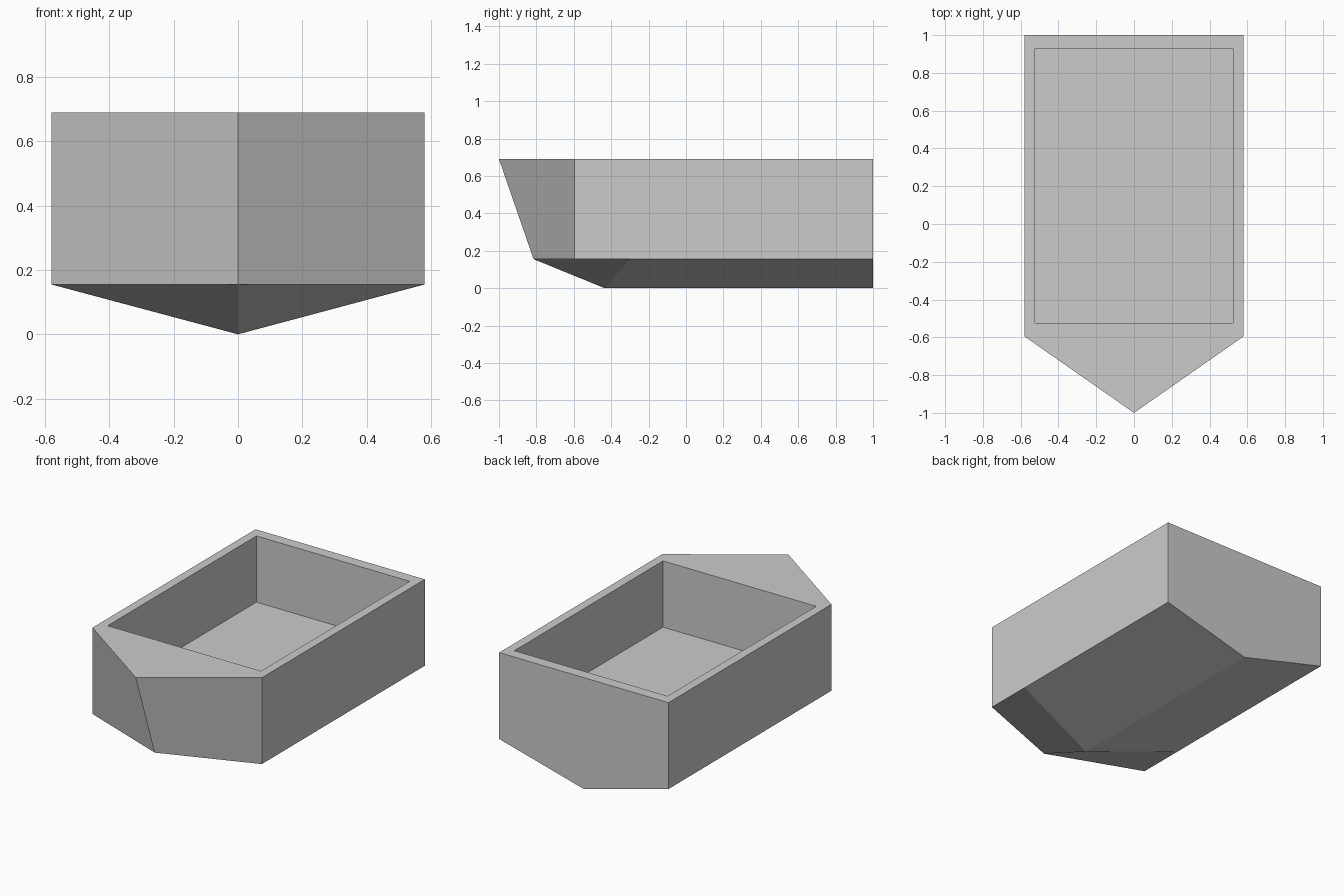
import bpy
import bmesh

cube = bpy.data.objects.get("Cube")
if cube:
    bpy.data.objects.remove(cube, do_unlink=True)

# Single grey paint
GREY = (0.6, 0.6, 0.6, 1.0)
paint = bpy.data.materials.new("hull grey")
paint.use_nodes = True
paint.diffuse_color = GREY
paint.node_tree.nodes["Principled BSDF"].inputs["Base Color"].default_value = GREY

# Main dimensions
HALF, STERN, SHOULDER = 0.58, 1.0, -0.595
RIM, CHINE, FLOOR = 0.69, 0.155, 0.28
WELL, WELL_FRONT, WELL_BACK = 0.525, -0.525, 0.93

# Left half of the hull, named corner by corner
corners = {
    "bow_top": (0, -1, RIM),
    "bow_chine": (0, -0.815, CHINE),
    "keel_front": (0, -0.435, 0),
    "keel_back": (0, STERN, 0),
    "stern_top": (0, STERN, RIM),
    "shoulder_top": (HALF, SHOULDER, RIM),
    "shoulder_chine": (HALF, SHOULDER, CHINE),
    "side_chine": (HALF, -0.3, CHINE),
    "corner_top": (HALF, STERN, RIM),
    "corner_chine": (HALF, STERN, CHINE),
    "well_front_mid": (0, WELL_FRONT, RIM),
    "well_front": (WELL, WELL_FRONT, RIM),
    "well_back": (WELL, WELL_BACK, RIM),
    "well_back_mid": (0, WELL_BACK, RIM),
    "floor_front_mid": (0, WELL_FRONT, FLOOR),
    "floor_front": (WELL, WELL_FRONT, FLOOR),
    "floor_back": (WELL, WELL_BACK, FLOOR),
    "floor_back_mid": (0, WELL_BACK, FLOOR),
}
panels = [
    # bow, side and transom
    "bow_top bow_chine shoulder_chine shoulder_top",
    "shoulder_top shoulder_chine side_chine corner_chine corner_top",
    "corner_top corner_chine keel_back stern_top",
    # bottom
    "bow_chine keel_front side_chine shoulder_chine",
    "keel_front keel_back corner_chine side_chine",
    # deck around the well
    "bow_top shoulder_top well_front well_front_mid",
    "shoulder_top corner_top well_back well_front",
    "corner_top stern_top well_back_mid well_back",
    # well walls and floor
    "well_front_mid well_front floor_front floor_front_mid",
    "well_front well_back floor_back floor_front",
    "well_back well_back_mid floor_back_mid floor_back",
    "floor_front_mid floor_front floor_back floor_back_mid",
]

bm = bmesh.new()
verts = {name: bm.verts.new(co) for name, co in corners.items()}
for panel in panels:
    bm.faces.new([verts[name] for name in panel.split()])

# Mirror to the right half and weld along the centre line
half = bm.verts[:] + bm.edges[:] + bm.faces[:]
bmesh.ops.mirror(bm, geom=half, axis='X', merge_dist=0.0001)
bmesh.ops.remove_doubles(bm, verts=bm.verts[:], dist=0.0001)

# Join flat halves into whole transom, floor and well walls
centre = [e for e in bm.edges if len(e.link_faces) == 2
          and all(abs(v.co.x) < 0.001 for v in e.verts)
          and e.calc_face_angle(1) < 0.01]
bmesh.ops.dissolve_edges(bm, edges=[e for e in centre if e.is_valid and
                                    all(v.co.z < RIM - 0.01 for v in e.verts)])
bmesh.ops.recalc_face_normals(bm, faces=bm.faces[:])

mesh = bpy.data.meshes.new("boat_hull")
bm.to_mesh(mesh)
bm.free()
mesh.materials.append(paint)
hull = bpy.data.objects.new("boat_hull", mesh)
bpy.context.collection.objects.link(hull)
